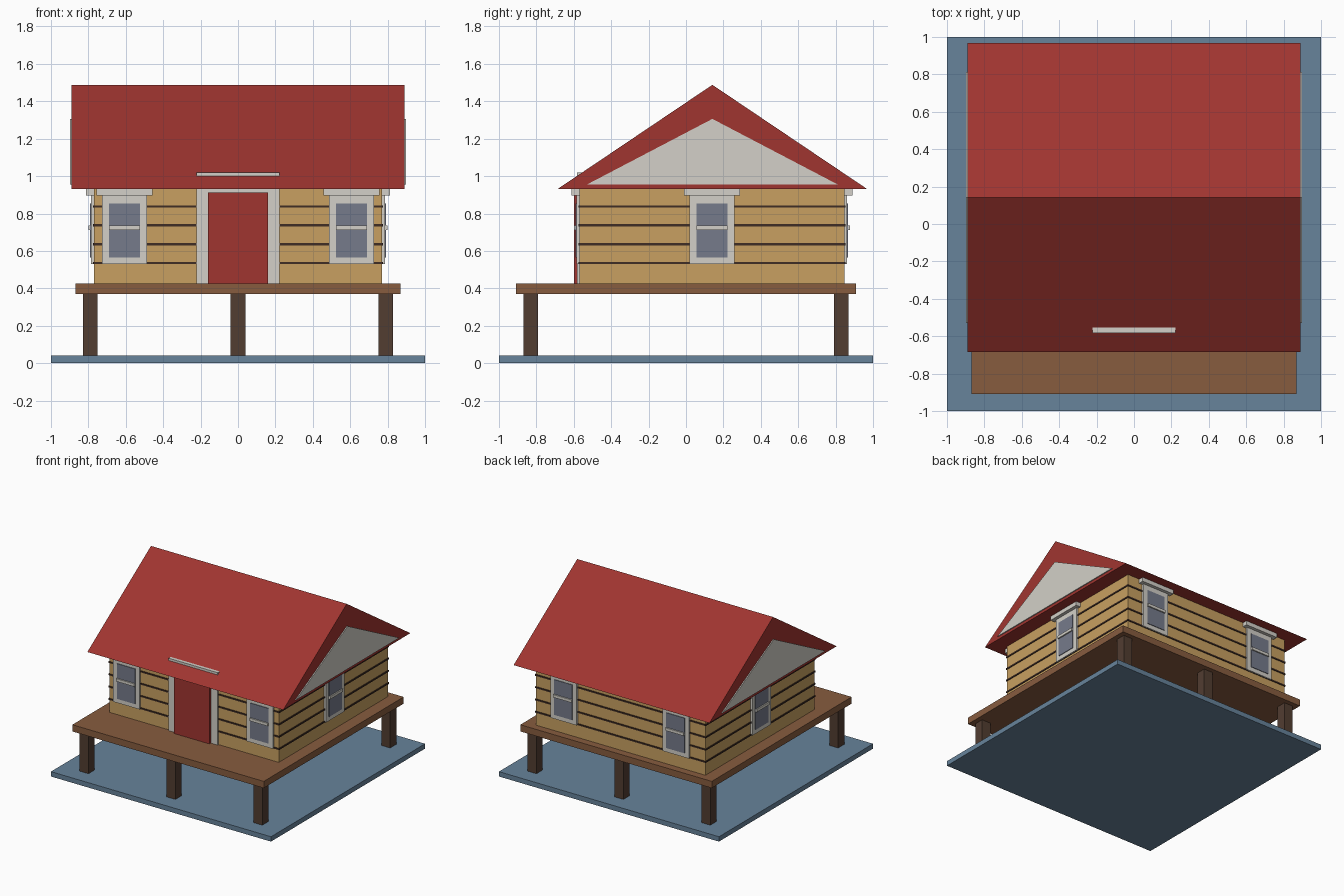
import bpy
import math
from mathutils import Matrix, Vector

if "Cube" in bpy.data.objects:
    bpy.data.objects.remove(bpy.data.objects["Cube"])


def material(name, r, g, b):
    def lin(c):
        c /= 255
        return c / 12.92 if c <= 0.04045 else ((c + 0.055) / 1.055) ** 2.4
    m = bpy.data.materials.new(name)
    m.diffuse_color = (lin(r), lin(g), lin(b), 1)
    m.use_nodes = True
    m.node_tree.nodes["Principled BSDF"].inputs["Base Color"].default_value = m.diffuse_color
    return m


RED = material("red paint", 160, 53, 48)
WOOD = material("golden log", 200, 160, 97)
GAP = material("dark log gap", 62, 44, 36)
TRIM = material("off-white trim", 211, 208, 200)
GLASS = material("grey glass", 118, 123, 139)
DECK = material("brown deck", 135, 92, 63)
POST = material("dark post", 82, 61, 49)
WATER = material("blue base", 103, 131, 155)


def mesh_object(name, verts, faces, mat, matrix=None):
    me = bpy.data.meshes.new(name)
    me.from_pydata([(matrix @ Vector(v)) if matrix else v for v in verts], [], faces)
    me.materials.append(mat)
    ob = bpy.data.objects.new(name, me)
    bpy.context.collection.objects.link(ob)
    return ob


def box(name, x, y, z, mat, matrix=None):
    verts = [(a, b, c) for a in x for b in y for c in z]
    faces = [(0, 1, 3, 2), (4, 6, 7, 5), (0, 4, 5, 1), (2, 3, 7, 6), (0, 2, 6, 4), (1, 5, 7, 3)]
    return mesh_object(name, verts, faces, mat, matrix)


def gable_prism(name, x0, x1, profile, mat):
    # triangle in the y-z plane, extruded along x
    verts = [(x, y, z) for x in (x0, x1) for y, z in profile]
    faces = [(0, 2, 1), (3, 4, 5), (0, 1, 4, 3), (1, 2, 5, 4), (2, 0, 3, 5)]
    return mesh_object(name, verts, faces, mat)


# base, posts and deck
box("base", (-1, 1), (-1, 1), (0, 0.04), WATER)
for x in (-0.79, 0, 0.79):
    for y in (-0.83, 0.83):
        box("post", (x - 0.04, x + 0.04), (y - 0.04, y + 0.04), (0.04, 0.37), POST)
box("deck", (-0.87, 0.87), (-0.908, 0.908), (0.37, 0.425), DECK)

# log walls with thin dark gaps all round
WX, Y0, Y1 = 0.77, -0.57, 0.847
box("walls", (-WX, WX), (Y0, Y1), (0.425, 0.935), WOOD)
for z in (0.535, 0.636, 0.737, 0.838):
    box("log_gap", (-WX - 0.006, WX + 0.006), (Y0 - 0.006, Y1 + 0.006), (z - 0.006, z + 0.006), GAP)

# roof and gable panels
gable_prism("roof", -0.89, 0.89, [(-0.685, 0.932), (0.967, 0.932), (0.141, 1.488)], RED)
for x0, x1 in ((-0.898, -0.89), (0.89, 0.898)):
    gable_prism("gable_panel", x0, x1, [(-0.53, 0.955), (0.812, 0.955), (0.141, 1.306)], TRIM)

# door, with a frame that pokes through the roof
box("door_frame", (-0.223, 0.223), (Y0 - 0.012, Y0 + 0.03), (0.425, 1.02), TRIM)
box("door", (-0.16, 0.16), (Y0 - 0.03, Y0), (0.425, 0.912), RED)


def window(x, y, angle):
    # built facing -y, then turned and placed on a wall
    m = Matrix.Translation((x, y, 0)) @ Matrix.Rotation(math.radians(angle), 4, "Z")
    box("window_frame", (-0.12, 0.12), (-0.015, 0.01), (0.53, 0.896), TRIM, m)
    box("window_glass", (-0.083, 0.083), (-0.02, 0), (0.565, 0.854), GLASS, m)
    box("window_bar", (-0.083, 0.083), (-0.03, 0), (0.712, 0.735), TRIM, m)
    box("window_header", (-0.15, 0.15), (-0.042, 0.01), (0.896, 0.93), TRIM, m)


for s in (-1, 1):
    window(s * 0.606, Y0, 0)
    window(s * 0.51, Y1, 180)
    window(s * WX, 0.14, s * 90)
